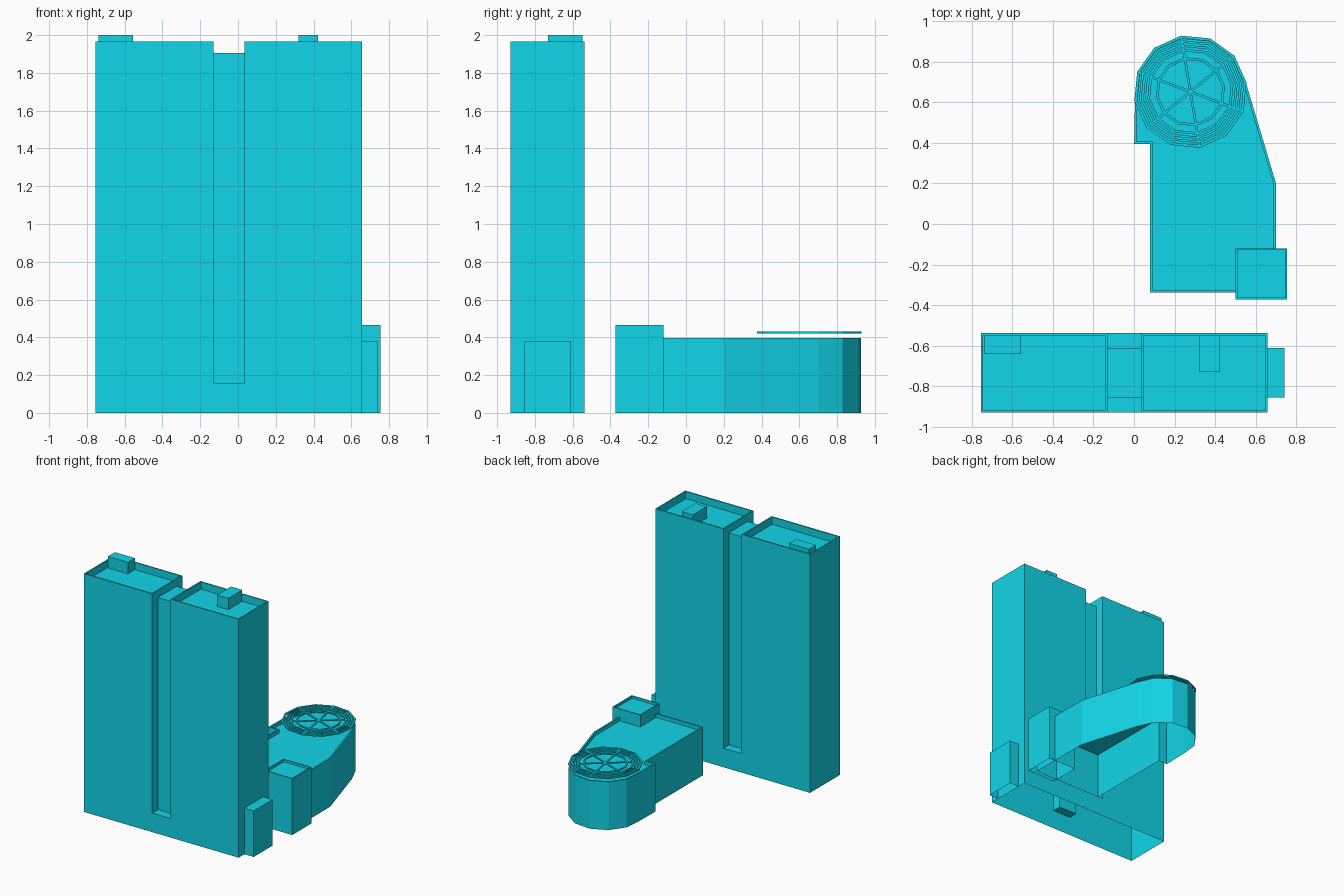
import bpy, bmesh, math

if "Cube" in bpy.data.objects:
    bpy.data.objects.remove(bpy.data.objects["Cube"])

CX, CY, R = 0.278, 0.652, 0.28

# Teal paint shared by every part
teal = bpy.data.materials.new("teal")
teal.diffuse_color = (0.006, 0.675, 0.82, 1)
teal.use_nodes = True
teal.node_tree.nodes["Principled BSDF"].inputs["Base Color"].default_value = teal.diffuse_color


def ring_pt(i, r):
    a = math.radians(9.5 + 30 * i)
    return (CX + r * math.cos(a), CY + r * math.sin(a))


def rect(x0, x1, y0, y1):
    return [(x0, y0), (x1, y0), (x1, y1), (x0, y1)]


def add_prism(bm, pts, z0, z1):
    f = bm.faces.new([bm.verts.new((x, y, z0)) for x, y in pts])
    top = bmesh.ops.extrude_face_region(bm, geom=[f], use_keep_orig=True)['geom']
    bmesh.ops.translate(bm, vec=(0, 0, z1 - z0),
                        verts=[v for v in top if isinstance(v, bmesh.types.BMVert)])
    bmesh.ops.recalc_face_normals(bm, faces=bm.faces[:])


def finish(name, bm):
    me = bpy.data.meshes.new(name)
    bm.to_mesh(me)
    bm.free()
    me.materials.append(teal)
    ob = bpy.data.objects.new(name, me)
    bpy.context.collection.objects.link(ob)
    return ob


def prism(name, pts, z0, z1):
    bm = bmesh.new()
    add_prism(bm, pts, z0, z1)
    return finish(name, bm)


def hollow(ob, top=None, rim=0.01, depth=0.05):
    """Open the underside and sink the roof behind a thin parapet."""
    bm = bmesh.new()
    bm.from_mesh(ob.data)
    low = [f for f in bm.faces if all(v.co.z < 1e-4 for v in f.verts)]
    bmesh.ops.delete(bm, geom=low, context='FACES')
    if top:
        roofs = [f for f in bm.faces if all(abs(v.co.z - top) < 1e-4 for v in f.verts)]
        bmesh.ops.inset_region(bm, faces=roofs, thickness=rim, use_even_offset=True)
        bmesh.ops.inset_region(bm, faces=roofs, thickness=0, depth=-depth)
    bm.to_mesh(ob.data)
    bm.free()


# Twin tower: block with front, back and top grooves
tower = prism("tower", rect(-0.755, 0.657, -0.93, -0.538), 0, 1.965)
cutters = [
    prism("front_groove", rect(-0.131, 0.035, -1.0, -0.855), 0.157, 2.1),
    prism("back_groove", rect(-0.131, 0.035, -0.61, -0.4), 0.157, 2.1),
    prism("top_groove", rect(-0.131, 0.035, -1.1, -0.3), 1.905, 2.2),
]
for c in cutters:
    c.hide_render = True
    m = tower.modifiers.new(c.name, 'BOOLEAN')
    m.operation, m.solver, m.object = 'DIFFERENCE', 'EXACT', c
dg = bpy.context.evaluated_depsgraph_get()
tower_mesh = bpy.data.meshes.new_from_object(tower.evaluated_get(dg))
tower.modifiers.clear()
tower.data = tower_mesh
for c in cutters:
    bpy.data.objects.remove(c)
hollow(tower, 1.965, 0.011, 0.06)

# Roof huts and side porch
prism("roof_hut_left", rect(-0.738, -0.556, -0.64, -0.549), 1.905, 2.0)
prism("roof_hut_right", rect(0.321, 0.423, -0.73, -0.549), 1.905, 2.0)
hollow(prism("side_porch", rect(0.657, 0.742, -0.855, -0.61), 0, 0.38))

# Low hall with rounded end
outline = [(0.08, -0.338), (0.70, -0.338), (0.70, 0.2)]
outline += [ring_pt(i, R - 0.003) for i in range(7)]
outline += [(0.001, 0.395), (0.08, 0.395)]
hollow(prism("hall", outline, 0, 0.397), 0.397, 0.012, 0.03)
hollow(prism("corner_block", rect(0.50, 0.755, -0.372, -0.12), 0, 0.465), 0.465, 0.009, 0.02)

# Floating roof lattice: concentric 12-sided rings and six spokes
bm = bmesh.new()
for r1, r0 in [(0.28, 0.266), (0.257, 0.245), (0.236, 0.224), (0.215, 0.202), (0.172, 0.159)]:
    for i in range(12):
        add_prism(bm, [ring_pt(i, r0), ring_pt(i, r1), ring_pt(i + 1, r1), ring_pt(i + 1, r0)],
                  0.42, 0.43)
bmesh.ops.remove_doubles(bm, verts=bm.verts[:], dist=1e-5)
inner = [f for f in bm.faces if all(len(e.link_faces) > 2 for e in f.edges)]
bmesh.ops.delete(bm, geom=inner, context='FACES')
bmesh.ops.recalc_face_normals(bm, faces=bm.faces[:])
finish("lattice_rings", bm)

bm = bmesh.new()
for k in range(3):
    a = math.radians(39.5 + 60 * k)
    dx, dy = math.cos(a), math.sin(a)
    L, w = 0.272, 0.006
    add_prism(bm, [(CX + s * L * dx - t * w * dy, CY + s * L * dy + t * w * dx)
                   for s, t in [(-1, -1), (1, -1), (1, 1), (-1, 1)]], 0.421, 0.429)
finish("lattice_spokes", bm)
